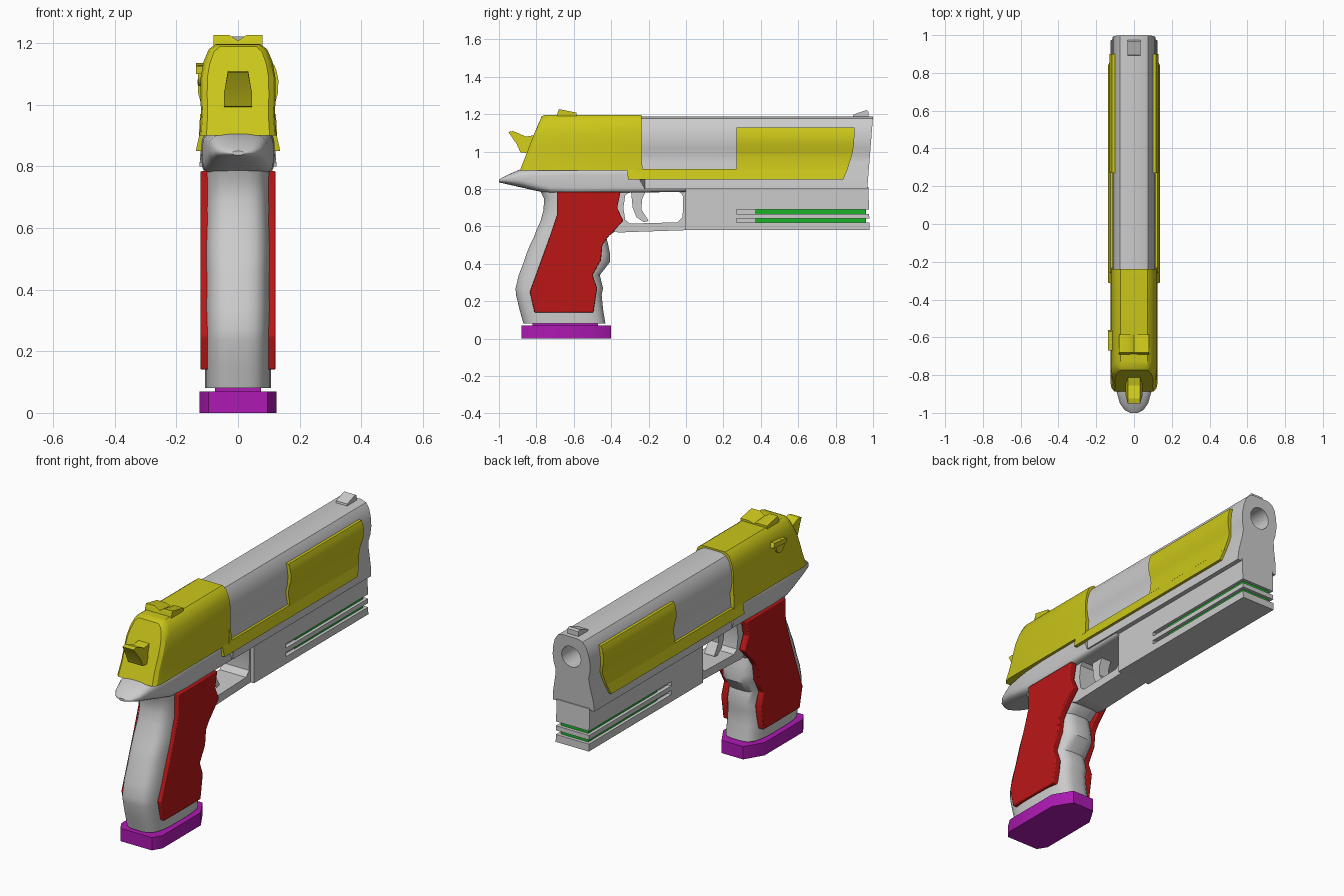
import bpy, bmesh, math

if "Cube" in bpy.data.objects:
    bpy.data.objects.remove(bpy.data.objects["Cube"])


def material(name, rgb):
    m = bpy.data.materials.new(name)
    m.diffuse_color = (*rgb, 1)
    m.use_nodes = True
    m.node_tree.nodes["Principled BSDF"].inputs["Base Color"].default_value = m.diffuse_color
    return m


YELLOW = material("yellow", (0.6, 0.57, 0.01))
RED = material("red", (0.5, 0.008, 0.008))
GREEN = material("green", (0.01, 0.45, 0.02))
PURPLE = material("purple", (0.42, 0.01, 0.45))


def loft(name, rings, mat=None, mirror=False):
    """Closed solid through rings that all have the same number of points."""
    bm = bmesh.new()
    vs = [[bm.verts.new(p) for p in r] for r in rings]
    n = len(vs[0])
    for a, b in zip(vs, vs[1:]):
        for i in range(n):
            j = (i + 1) % n
            bm.faces.new((a[i], a[j], b[j], b[i]))
    bm.faces.new(vs[0][::-1])
    bm.faces.new(vs[-1])
    bmesh.ops.recalc_face_normals(bm, faces=bm.faces)
    me = bpy.data.meshes.new(name)
    bm.to_mesh(me)
    bm.free()
    o = bpy.data.objects.new(name, me)
    bpy.context.collection.objects.link(o)
    if mat:
        me.materials.append(mat)
    if mirror:
        o.modifiers.new("mirror", 'MIRROR')
    return o


def side_prism(name, yz, x0, x1, mat=None, mirror=False):
    return loft(name, [[(x, y, z) for y, z in yz] for x in (x0, x1)], mat, mirror)


def plan_prism(name, xy, z0, z1, mat=None):
    return loft(name, [[(x, y, z) for x, y in xy] for z in (z0, z1)], mat)


def rect(x, y0, y1):
    return [(-x, y0), (x, y0), (x, y1), (-x, y1)]


def oval(ca, ra, cb, rb, e=3.5, n=28):
    """Rounded-rectangle section as a superellipse."""
    pts = []
    for i in range(n):
        t = 2 * math.pi * (i + 0.5) / n
        c, s = math.cos(t), math.sin(t)
        pts.append((ca + ra * math.copysign(abs(c) ** (2 / e), c),
                    cb + rb * math.copysign(abs(s) ** (2 / e), s)))
    return pts


def cut(o, cutter):
    m = o.modifiers.new("cut", 'BOOLEAN')
    m.operation, m.solver, m.object = 'DIFFERENCE', 'EXACT', cutter
    bpy.context.view_layer.objects.active = o
    bpy.ops.object.modifier_apply(modifier=m.name)
    bpy.data.objects.remove(cutter)


def bevel(o, w):
    m = o.modifiers.new("bevel", 'BEVEL')
    m.width, m.segments = w, 2


def both(half):
    """Mirror a right-half (x, z) section, listed top to bottom."""
    return half + [(-x, z) for x, z in reversed(half)]


# Grip, lofted upward with finger grooves at the front
grip_rows = [(.08, -.87, -.43), (.16, -.892, -.443), (.235, -.91, -.45), (.27, -.912, -.443),
             (.34, -.895, -.46), (.41, -.868, -.405), (.45, -.855, -.405), (.50, -.835, -.415),
             (.54, -.815, -.425), (.58, -.80, -.37), (.63, -.778, -.335), (.69, -.762, -.36),
             (.75, -.76, -.35), (.81, -.79, -.33)]
loft("grip", [[(x, y, z) for x, y in oval(0, .107, (b + f) / 2, (f - b) / 2)]
              for z, b, f in grip_rows])

# Upper frame with the rear tang
tang_rows = [(-1, .836, .85, .02, 2), (-.985, .832, .86, .05, 2), (-.95, .824, .878, .075, 2.5),
             (-.88, .808, .908, .095, 3), (-.80, .79, .91, .105, 4), (-.72, .775, .91, .115, 5),
             (-.60, .775, .91, .118, 6), (0, .785, .91, .118, 8)]
loft("upper_frame", [[(x, y, z) for x, z in oval(0, w, (a + b) / 2, (b - a) / 2, e)]
                     for y, a, b, w, e in tang_rows])

# Front frame with two rail slots wrapping around its end
front = side_prism("front_frame", [(-.005, .58), (.982, .58), (.975, .81), (-.005, .81)], -.1, .1)
for z0, z1 in ((.62, .642), (.667, .69)):
    cut(front, plan_prism("slot_cutter", [(.2, .27), (.2, 1.2), (-.2, 1.2), (-.2, .27), (-.078, .27),
                                          (-.078, .955), (.078, .955), (.078, .27)], z0, z1))
    plan_prism("rail_inlay", rect(.083, .37, .962), z0 - .002, z1 + .002, GREEN)

# Trigger guard and trigger
guard = side_prism("trigger_guard", [(-.42, .80), (-.42, .59), (-.36, .567), (-.30, .57),
                                     (0, .58), (0, .80)], -.08, .08)
cut(guard, side_prism("guard_cutter", [(-.30, .787), (-.04, .787), (-.022, .775), (-.015, .755),
                                       (-.018, .65), (-.045, .622), (-.30, .615), (-.325, .635),
                                       (-.335, .70), (-.325, .765)], -.2, .2))
side_prism("trigger", [(-.295, .80), (-.21, .80), (-.235, .745), (-.238, .69), (-.20, .63),
                       (-.225, .622), (-.265, .65), (-.285, .70)], -.03, .03)

# Slide with waisted section, sloped muzzle and bore
slide_half = [(.045, 1.188), (.075, 1.178), (.095, 1.15), (.108, 1.105), (.113, 1.06),
              (.109, 1.015), (.10, .98), (.104, .94), (.122, .85), (.125, .80)]
slide_sec = both(slide_half)
slide = loft("slide", [[(x, -.3 if z > .9 else -.22, z) for x, z in slide_sec],
                       [(x, 1 - .08 * (1.188 - z), z) for x, z in slide_sec]])
cut(slide, loft("bore_cutter", [[(x, y, z) for x, z in oval(0, .058, 1.075, .058, 2, 32)]
                                for y in (.6, 1.2)]))

# Rear slide cover with a rounded, sloping back
cover_sec = both([(.072, 1.197), (.095, 1.18), (.112, 1.14), (.121, 1.09), (.122, 1.03),
                  (.12, .97), (.125, .90)])
cover_rings = [[(x, -.237, z) for x, z in cover_sec]]
for y, sx, drop in ((-.725, 1, 0), (-.755, .95, .002), (-.772, .82, .008)):
    cover_rings.append([(x * sx, y - .39 * (1.197 - z), z - drop * (z > 1.1)) for x, z in cover_sec])
loft("rear_slide_cover", cover_rings, YELLOW)


# Yellow side panels: rows of (z, rear y, front y, outer x)
def panel(name, rows):
    loft(name, [[(.07, a, z), (x, a, z), (x, b, z), (.07, b, z)] for z, a, b, x in rows],
         YELLOW, mirror=True)


panel("lower_side_strip", [(.85, -.31, .84, .137), (.908, -.315, .865, .124)])
panel("front_side_plate", [(.905, .27, .863, .125), (.97, .27, .884, .115), (1.0, .27, .892, .119),
                           (1.04, .27, .897, .13), (1.08, .27, .9, .131), (1.11, .27, .9, .125),
                           (1.13, .27, .9, .117)])
panel("strip_gusset", [(.90, -.26, -.232, .127), (.97, -.25, -.237, .123)])

# Sights
loft("rear_sight", [[(x, y, 1.19 + h * s) for x, h in ((-.08, 0), (-.08, .037), (-.03, .037),
                                                      (0, .018), (.03, .037), (.08, .037), (.08, 0))]
                    for y, s in ((-.69, .2), (-.68, 1), (-.585, .5))], YELLOW)
side_prism("front_sight", [(.89, 1.175), (.895, 1.198), (.965, 1.222), (.975, 1.215), (.975, 1.175)],
           -.034, .034)

# Hammer, narrower at the tip
loft("hammer", [[(k * (.045 - .012 * (z > 1.05)), y, z) for y, z in
                 ((-.95, 1.105), (-.925, 1.11), (-.855, 1.08), (-.80, 1.09), (-.80, .99),
                  (-.885, .995), (-.905, 1.04))] for k in (-1, 1)], YELLOW)

# Safety lever on the left side
loft("safety_pivot", [[(x, y, z) for y, z in oval(-.63, .035, 1.095, .035, 2, 20)]
                      for x in (-.10, -.13)], YELLOW)
side_prism("safety_lever", [(-.67, 1.10), (-.67, 1.125), (-.57, 1.135), (-.56, 1.11)],
           -.137, -.10, YELLOW)

# Grip panels
panels = side_prism("grip_panels", [(-.69, .785), (-.35, .785), (-.368, .70), (-.335, .63), (-.42, .54),
                                    (-.447, .50), (-.455, .42), (-.50, .34), (-.475, .27), (-.495, .14),
                                    (-.81, .14), (-.835, .25), (-.73, .54), (-.69, .66)],
                    .085, .122, RED, mirror=True)
bevel(panels, .005)

# Magazine base
plan_prism("magazine_base", [(-.095, -.88), (.095, -.88), (.125, -.83), (.125, -.5), (.065, -.40),
                             (-.065, -.40), (-.125, -.5), (-.125, -.83)], 0, .07, PURPLE)
plan_prism("magazine_neck", rect(.075, -.82, -.47), .06, .09, PURPLE)

# Smooth shading with sharp edges kept
for o in bpy.context.scene.objects:
    o.select_set(True)
bpy.context.view_layer.objects.active = slide
bpy.ops.object.shade_smooth_by_angle(angle=math.radians(32))
